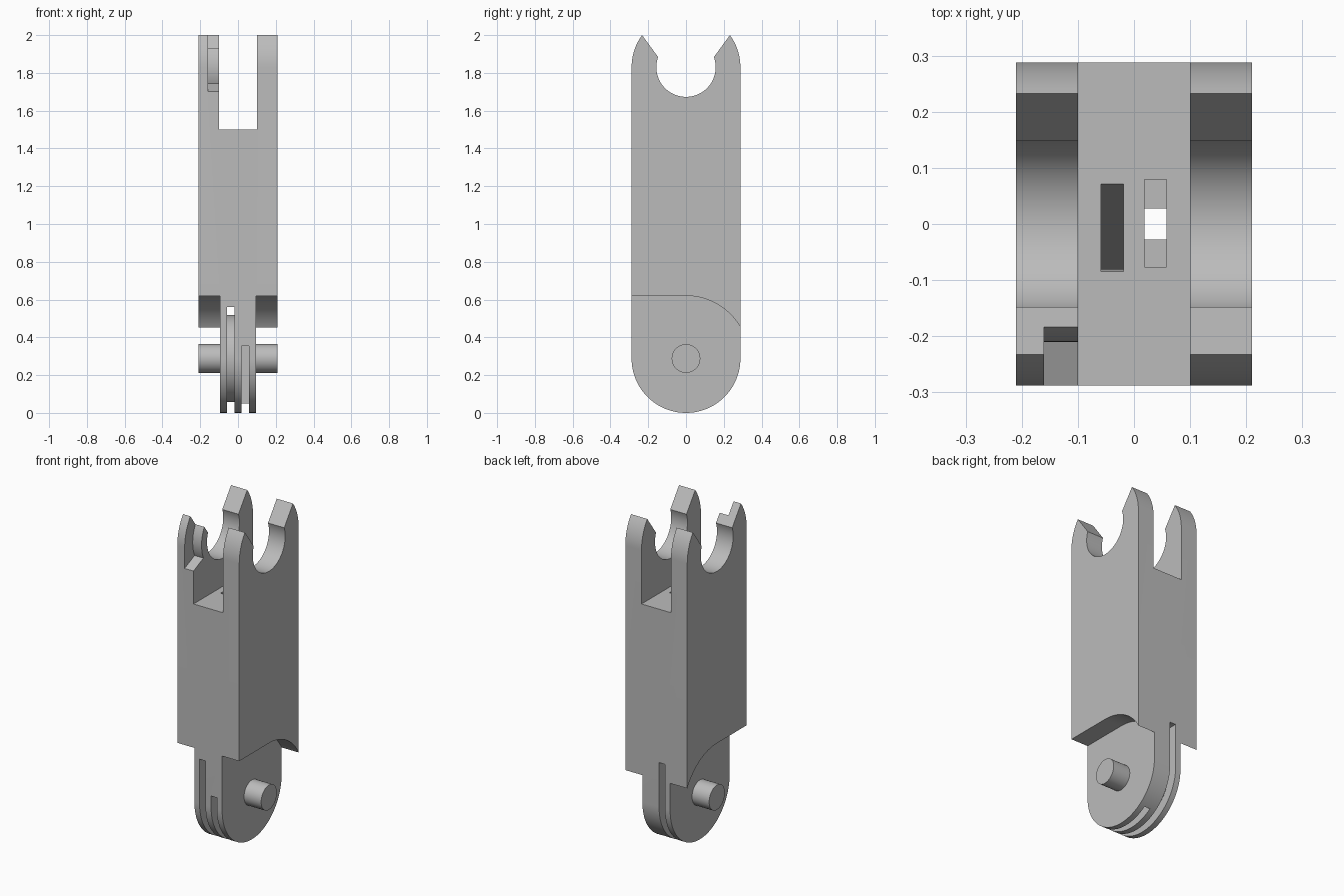
import bpy, bmesh
from math import sin, cos, asin, pi, radians

cube = bpy.data.objects.get("Cube")
if cube:
    bpy.data.objects.remove(cube)

grey = bpy.data.materials.new("plain grey")
grey.use_nodes = True
grey.diffuse_color = (0.5, 0.5, 0.5, 1)
grey.node_tree.nodes["Principled BSDF"].inputs["Base Color"].default_value = (0.5, 0.5, 0.5, 1)

HALF_W, R = 0.21, 0.288          # half width and side radius of the link
LOW, TOP = 0.288, 1.83           # heights of the two joint axes


def arc(cz, r, a0, a1, n=32):
    """Points (y, z) on an arc about the axis y=0, z=cz; degrees from +y."""
    return [(r * cos(radians(a0 + (a1 - a0) * i / n)),
             cz + r * sin(radians(a0 + (a1 - a0) * i / n))) for i in range(n + 1)]


def prism(name, pts, x0, x1):
    """Extrude a (y, z) profile along x."""
    bm = bmesh.new()
    face = bm.faces.new([bm.verts.new((x0, y, z)) for y, z in pts])
    new = bmesh.ops.extrude_face_region(bm, geom=[face])["geom"]
    bmesh.ops.translate(bm, vec=(x1 - x0, 0, 0),
                        verts=[v for v in new if isinstance(v, bmesh.types.BMVert)])
    bmesh.ops.recalc_face_normals(bm, faces=bm.faces)
    me = bpy.data.meshes.new(name)
    bm.to_mesh(me)
    bm.free()
    me.materials.append(grey)
    ob = bpy.data.objects.new(name, me)
    bpy.context.collection.objects.link(ob)
    return ob


def box(y0, y1, z0, z1, shear=0):
    return [(y0 + shear, z0), (y1 + shear, z0), (y1, z1), (y0, z1)]


def select(ob):
    bpy.ops.object.select_all(action='DESELECT')
    ob.select_set(True)
    bpy.context.view_layer.objects.active = ob


def cut(ob, cutter):
    cutter.hide_render = True
    mod = ob.modifiers.new("cut", 'BOOLEAN')
    mod.operation, mod.solver, mod.object = 'DIFFERENCE', 'EXACT', cutter
    select(ob)
    bpy.ops.object.modifier_apply(modifier=mod.name)
    bpy.data.objects.remove(cutter)


# Link body: rounded bottom, shoulders and snap-in notch at the top
shoulder = math_angle = asin((2 - TOP) / R) * 180 / pi
notch_r, lip = 0.157, 20
profile = (arc(LOW, R, 180, 360, 64) + arc(TOP, R, 0, shoulder, 12)
           + arc(TOP, notch_r, lip, -180 - lip, 64)
           + arc(TOP, R, 180 - shoulder, 180, 12))
body = prism("link_body", profile, -HALF_W, HALF_W)

# Fork gap between the upper posts
cut(body, prism("fork_gap", box(-1, 1, 1.5, 3), -0.1, 0.1))

# Side clearance that leaves the narrow lower tongue
clearance = [(-1, -1), (-1, 0.62)] + arc(LOW, 0.332, 90, 0) + [(0.332, -1)]
for x0, x1 in ((-1, -0.094), (0.094, 1)):
    cut(body, prism("clearance", clearance, x0, x1))

# Stepped recess on the inner front of one post
recess = arc(TOP, 0.21, 120, 204) + arc(TOP, 0.5, 204, 120)
cut(body, prism("recess", recess, -0.16, -0.09))

# Cord slots in the tongue and their channels up to the fork floor
L0, L1 = -0.059, -0.019
R0, R1 = 0.019, 0.058
cut(body, prism("through_slot", box(-1, 1, -1, 0.56), L0, L1))
cut(body, prism("slanted_channel", box(-0.077, 0.079, 0.5, 1.55, -0.17), L0, L1))
cut(body, prism("front_slot", box(-1, 0.16, -1, 0.355), R0, R1))
cut(body, prism("upper_pocket", box(-0.077, 0.079, 0.9, 1.55), R0, R1))
bore = prism("bore", [(-0.02, 0.3), (0.02, 0.3), (0.028, 0.33), (0.028, 0.95), (-0.028, 0.95), (-0.028, 0.33)], R0, R1)
cut(body, bore)

# Pulley disc inside the through slot
disc = prism("pulley_disc", arc(LOW, 0.23, 0, 354, 59), L0 - 0.002, L1 + 0.002)

# Hinge pins on both sides of the tongue
pins = [prism(name, arc(LOW, 0.076, 0, 350, 35), s * 0.085, s * HALF_W)
        for name, s in (("left_pin", 1), ("right_pin", -1))]

for ob in [body, disc] + pins:
    select(ob)
    bpy.ops.object.shade_smooth_by_angle(angle=radians(25))
